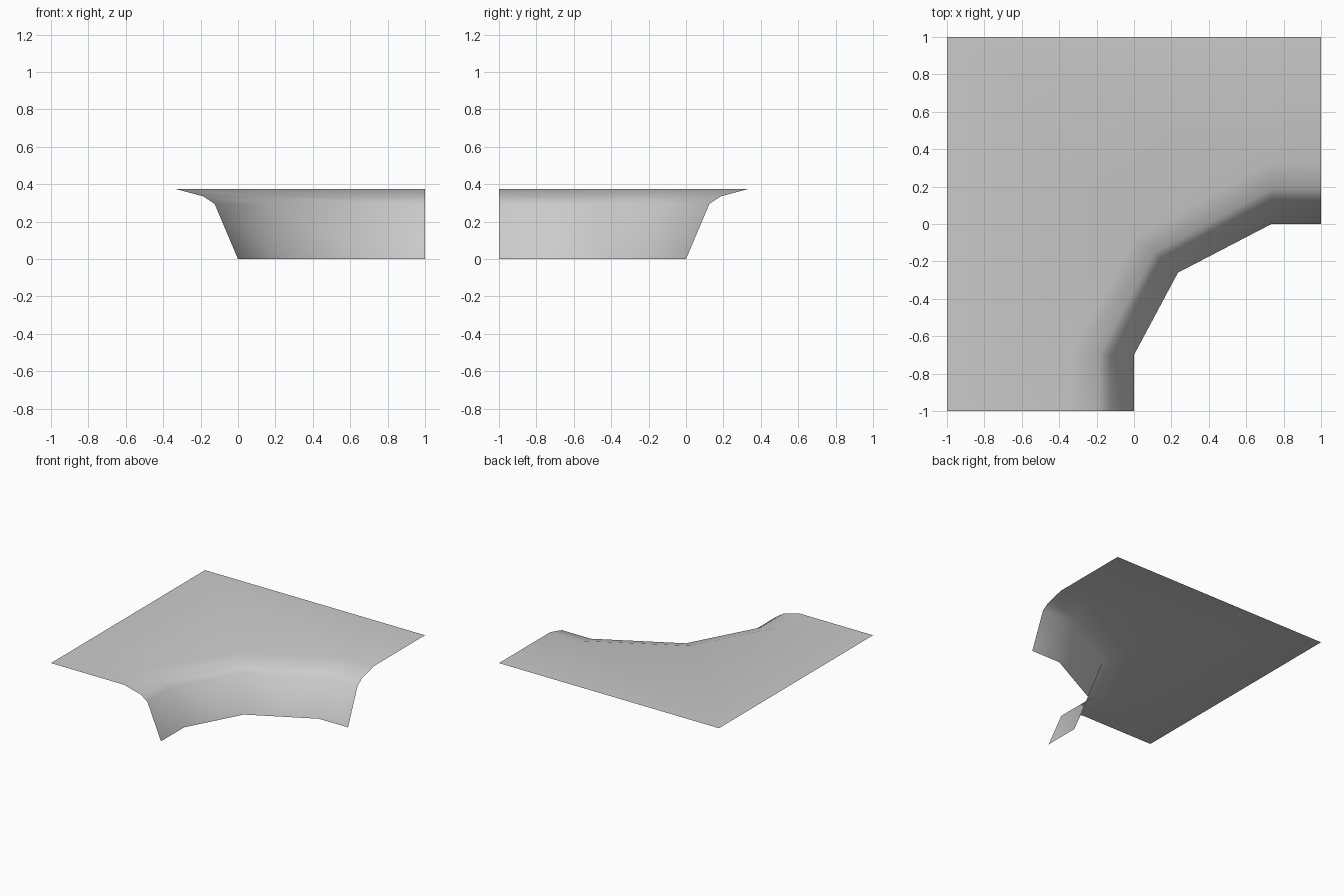
import bpy
import bmesh

cube = bpy.data.objects.get("Cube")
if cube:
    bpy.data.objects.remove(cube, do_unlink=True)

# Single flat colour
grey = bpy.data.materials.new("plain grey")
grey.use_nodes = True
colour = (0.6, 0.6, 0.6, 1)
grey.diffuse_color = colour
grey.node_tree.nodes["Principled BSDF"].inputs["Base Color"].default_value = colour

# Slope profile: (setback from the foot, height), from foot to plateau edge
profile = [(0, 0), (0.125, 0.295), (0.185, 0.335), (0.335, 0.375)]
plateau_height = profile[-1][1]

# Foot line around the inner corner, and the setback direction at each bend
foot = [(0, -1), (0, -0.7), (0.235, -0.26), (0.735, 0), (1, 0)]
setback = [(-1, 0), (-1, 0), (-0.68, 0.57), (0, 1), (0, 1)]
# Outer border of the plateau, matched to the foot line
border = [(-1, -1), (-1, -0.7), (-1, 1), (0.735, 1), (1, 1)]

bm = bmesh.new()
rows = []
for d, z in profile:
    rows.append([bm.verts.new((x + d * u, y + d * v, z))
                 for (x, y), (u, v) in zip(foot, setback)])
rows.append([bm.verts.new((x, y, plateau_height)) for x, y in border])

# Bridge neighbouring rows into one open sheet
for low, high in zip(rows, rows[1:]):
    for i in range(len(foot) - 1):
        bm.faces.new((low[i + 1], low[i], high[i], high[i + 1]))
bmesh.ops.recalc_face_normals(bm, faces=bm.faces)
if sum(f.normal.z * f.calc_area() for f in bm.faces) < 0:
    bmesh.ops.reverse_faces(bm, faces=bm.faces)
for f in bm.faces:
    f.smooth = True

mesh = bpy.data.meshes.new("cliff_corner")
bm.to_mesh(mesh)
bm.free()
mesh.materials.append(grey)
cliff = bpy.data.objects.new("cliff_corner", mesh)
bpy.context.collection.objects.link(cliff)
